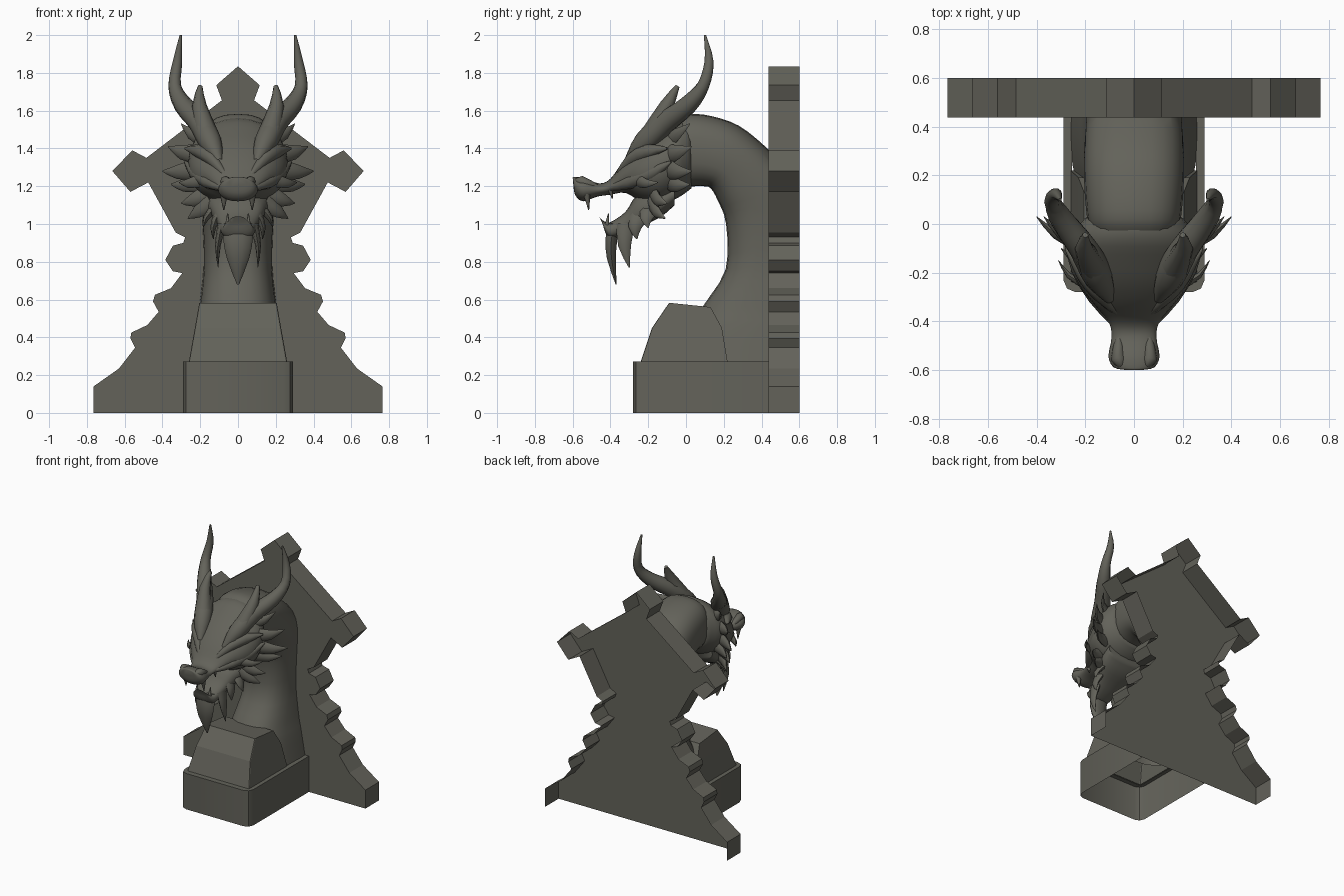
import bpy, bmesh, math
from mathutils import Vector

stone = bpy.data.materials.new("dark stone grey")
stone.diffuse_color = (0.125, 0.123, 0.102, 1)
PLATE_Y = 0.437


def finish(name, bm, mirror=False, smooth=None, trim=False):
    if trim:  # cut off everything behind the wall plate
        bmesh.ops.bisect_plane(bm, geom=bm.verts[:] + bm.edges[:] + bm.faces[:],
                               plane_co=(0, PLATE_Y, 0), plane_no=(0, 1, 0), clear_outer=True)
    bmesh.ops.recalc_face_normals(bm, faces=bm.faces)
    me = bpy.data.meshes.new(name)
    bm.to_mesh(me)
    bm.free()
    me.materials.append(stone)
    ob = bpy.data.objects.new(name, me)
    bpy.context.collection.objects.link(ob)
    if mirror:
        m = ob.modifiers.new("mirror", 'MIRROR')
        m.use_mirror_merge = False
    if smooth:
        bpy.ops.object.select_all(action='DESELECT')
        ob.select_set(True)
        bpy.context.view_layer.objects.active = ob
        bpy.ops.object.shade_smooth_by_angle(angle=math.radians(smooth))
    return ob


def skin(bm, rings, cap_start=True, cap_end=True):
    vs = [[bm.verts.new(p) for p in r] for r in rings]
    n = len(vs[0])
    for a, b in zip(vs, vs[1:]):
        for i in range(n):
            j = (i + 1) % n
            bm.faces.new((a[i], a[j], b[j], b[i]))
    if cap_start:
        bm.faces.new(vs[0])
    if cap_end:
        bm.faces.new(vs[-1])


def spline(rows, steps):
    """Catmull-Rom interpolation of equal-length number rows."""
    out = []
    for i in range(len(rows) - 1):
        p0, p1 = rows[max(i - 1, 0)], rows[i]
        p2, p3 = rows[i + 1], rows[min(i + 2, len(rows) - 1)]
        for k in range(steps):
            t = k / steps
            out.append([0.5 * (2 * b + (c - a) * t + (2 * a - 5 * b + 4 * c - d) * t * t
                               + (3 * b - a - 3 * c + d) * t ** 3)
                        for a, b, c, d in zip(p0, p1, p2, p3)])
    out.append(list(rows[-1]))
    return out


def body(name, rows, steps=3, power=2.4, n=24, cap_start=True, cap_end=True, trim=False):
    """Loft of rounded sections: (y, z) low point, (y, z) high point, half width."""
    rings = []
    for ya, za, yb, zb, w in spline(rows, steps):
        ring = []
        for i in range(n):
            a = 2 * math.pi * i / n
            c, s = math.cos(a), math.sin(a)
            cx = math.copysign(abs(c) ** (2 / power), c)
            sx = math.copysign(abs(s) ** (2 / power), s)
            ring.append((w * cx, (ya + yb) / 2 + (yb - ya) / 2 * sx,
                         (za + zb) / 2 + (zb - za) / 2 * sx))
        rings.append(ring)
    bm = bmesh.new()
    skin(bm, rings, cap_start, cap_end)
    return finish(name, bm, smooth=60, trim=trim)


def spike(bm, pts, a=1.0, b=1.0, n=8, steps=2):
    """Tapered bent tube through (x, y, z, radius), flattened by a and b."""
    rows = spline(pts, steps)
    ps = [Vector(r[:3]) for r in rows]
    d = (ps[-1] - ps[0]).normalized()
    ref = Vector((0, 1, 0)) if abs(d.z) > 0.8 else Vector((0, 0, 1))
    rings = []
    for i, p in enumerate(ps):
        t = (ps[min(i + 1, len(ps) - 1)] - ps[max(i - 1, 0)]).normalized()
        u = t.cross(ref).normalized()
        v = u.cross(t)
        r = max(rows[i][3], 0.003)
        rings.append([p + u * (r * a * math.cos(2 * math.pi * k / n))
                      + v * (r * b * math.sin(2 * math.pi * k / n)) for k in range(n)])
    skin(bm, rings, False)


def fringe(name, parts, bulge, flat):
    bm = bmesh.new()
    for base, tip, r in parts:
        b, t = Vector(base), Vector(tip)
        m = b.lerp(t, 0.5) + Vector(bulge)
        spike(bm, [(*b, r), (*m, r * 0.68), (*t, 0.003)], flat, 1.0)
    finish(name, bm, True, 60)


# Stepped wall plate with diamond finials: a shell open at the back and underneath
half = [(0.765, 0), (0.765, 0.14), (0.63, 0.235), (0.545, 0.345), (0.57, 0.395),
        (0.565, 0.425), (0.48, 0.465), (0.42, 0.535), (0.45, 0.59), (0.44, 0.625),
        (0.355, 0.66), (0.295, 0.74), (0.345, 0.75), (0.385, 0.81), (0.345, 0.885),
        (0.29, 0.90), (0.28, 0.93), (0.33, 0.955), (0.475, 1.22), (0.57, 1.17),
        (0.665, 1.28), (0.56, 1.39), (0.485, 1.35), (0.085, 1.655), (0.115, 1.735)]
outline = half + [(0, 1.835)] + [(-x, z) for x, z in reversed(half)]
bm = bmesh.new()
skin(bm, [[(x, y, z) for x, z in outline] for y in (PLATE_Y, 0.60)], True, False)
under = [f for f in bm.faces if all(v.co.z < 0.001 for v in f.verts)]
bmesh.ops.delete(bm, geom=under, context='FACES')
finish("wall_plate", bm)


# Base and pedestal block, both open underneath
def box_ring(w, y0, y1, z, c, z1=None):
    z1 = z if z1 is None else z1
    return [(w, y1, z1), (-w, y1, z1), (-w, y0 + c, z), (-w + c * 0.3, y0 + c * 0.3, z),
            (-w + c, y0, z), (w - c, y0, z), (w - c * 0.3, y0 + c * 0.3, z), (w, y0 + c, z)]


bm = bmesh.new()
skin(bm, [box_ring(0.29, -0.28, 0.50, 0, 0.05), box_ring(0.29, -0.28, 0.50, 0.272, 0.05),
          box_ring(0.255, -0.235, 0.48, 0.272, 0.01)], False, False)
finish("base", bm, smooth=40, trim=True)
bm = bmesh.new()
skin(bm, [box_ring(0.26, -0.24, 0.22, 0.27, 0.008), box_ring(0.228, -0.18, 0.19, 0.45, 0.008),
          box_ring(0.205, -0.09, 0.13, 0.582, 0.008, 0.56)], False)
finish("pedestal", bm)

# Arched neck, ending at the wall plate
body("neck", [(0.0, 0.27, 0.76, 0.27, 0.26), (0.03, 0.45, 0.74, 0.45, 0.228),
              (0.09, 0.565, 0.74, 0.565, 0.205), (0.21, 0.76, 0.70, 0.80, 0.182),
              (0.212, 1.0, 0.68, 1.10, 0.19), (0.17, 1.12, 0.56, 1.26, 0.20),
              (0.13, 1.19, 0.425, 1.405, 0.205), (0.09, 1.20, 0.28, 1.52, 0.205),
              (0.05, 1.20, 0.14, 1.57, 0.20), (0.0, 1.20, 0.02, 1.582, 0.19),
              (-0.04, 1.22, -0.04, 1.55, 0.17)], power=2.6, cap_start=False, cap_end=False,
     trim=True)

# Skull and snout
body("head", [(0.03, 1.19, 0.02, 1.56, 0.20), (-0.04, 1.14, -0.06, 1.555, 0.255),
              (-0.14, 1.10, -0.16, 1.49, 0.262), (-0.24, 1.12, -0.25, 1.42, 0.228),
              (-0.32, 1.165, -0.33, 1.335, 0.168), (-0.40, 1.155, -0.40, 1.24, 0.105),
              (-0.47, 1.145, -0.46, 1.215, 0.092), (-0.545, 1.12, -0.54, 1.245, 0.105),
              (-0.585, 1.15, -0.59, 1.25, 0.085), (-0.595, 1.19, -0.60, 1.245, 0.045)],
     power=2.1)

# Open lower jaw
body("lower_jaw", [(-0.06, 1.10, -0.06, 1.22, 0.18), (-0.13, 1.04, -0.14, 1.19, 0.175),
                   (-0.23, 0.99, -0.26, 1.15, 0.14), (-0.31, 0.95, -0.32, 1.065, 0.105),
                   (-0.39, 0.92, -0.40, 1.01, 0.088), (-0.425, 0.95, -0.435, 1.015, 0.075),
                   (-0.44, 1.0, -0.46, 1.04, 0.04)])

# Chin beard
bm = bmesh.new()
spike(bm, [(0, -0.38, 1.0, 0.08), (0, -0.395, 0.92, 0.078), (0, -0.395, 0.82, 0.06),
           (0, -0.37, 0.68, 0.006)], 1.0, 0.42, 10)
finish("chin_beard", bm, smooth=60)

# Main horns with side prongs
bm = bmesh.new()
spike(bm, [(0.10, -0.31, 1.33, 0.02), (0.145, -0.22, 1.43, 0.06), (0.205, -0.105, 1.54, 0.06),
           (0.29, 0.01, 1.63, 0.05), (0.335, 0.09, 1.73, 0.034), (0.32, 0.122, 1.86, 0.025),
           (0.303, 0.10, 2.0, 0.006)], n=10, steps=3)
spike(bm, [(0.17, -0.17, 1.49, 0.06), (0.205, -0.10, 1.63, 0.038), (0.2, -0.045, 1.73, 0.012)])
finish("horns", bm, True, 60)

# Frill of flattened spikes around the cheeks
fringe("cheek_frill", [((0.18, -0.08, 1.45), (0.30, 0.02, 1.53), 0.045),
                       ((0.21, -0.09, 1.37), (0.37, 0.03, 1.41), 0.055),
                       ((0.22, -0.09, 1.29), (0.40, 0.03, 1.28), 0.055),
                       ((0.20, -0.08, 1.22), (0.355, 0.02, 1.21), 0.05),
                       ((0.20, -0.25, 1.23), (0.31, -0.15, 1.22), 0.035),
                       ((0.16, -0.17, 1.16), (0.30, -0.10, 1.11), 0.05),
                       ((0.14, -0.18, 1.12), (0.265, -0.11, 1.03), 0.05)],
       (0.012, -0.012, -0.01), 0.5)

# Whiskers hanging below the jaw
fringe("jaw_whiskers", [((0.085, -0.32, 1.0), (0.105, -0.30, 0.77), 0.05),
                        ((0.11, -0.25, 1.04), (0.13, -0.26, 0.92), 0.05),
                        ((0.13, -0.19, 1.08), (0.185, -0.20, 0.98), 0.05)],
       (0.012, -0.015, 0), 0.45)

# Brow and cheek ridges, nostrils
bm = bmesh.new()
spike(bm, [(0.07, -0.36, 1.26, 0.015), (0.14, -0.285, 1.345, 0.035), (0.20, -0.20, 1.385, 0.04),
           (0.28, -0.10, 1.40, 0.006)])
spike(bm, [(0.09, -0.40, 1.19, 0.015), (0.155, -0.30, 1.22, 0.035), (0.22, -0.18, 1.27, 0.04),
           (0.28, -0.08, 1.33, 0.006)])
spike(bm, [(0.04, -0.585, 1.215, 0.012), (0.065, -0.555, 1.225, 0.03), (0.06, -0.46, 1.19, 0.012)])
finish("face_ridges", bm, True, 60)

# Upper fangs and lower teeth
bm = bmesh.new()
for x, y, z0, z1, r in [(0.075, -0.525, 1.16, 1.075, 0.022), (0.085, -0.40, 1.18, 1.135, 0.014),
                        (0.055, -0.42, 0.99, 1.055, 0.014)]:
    spike(bm, [(x, y, z0, r), (x, y + 0.01, z1, 0.003)], n=6)
finish("teeth", bm, True, 60)
